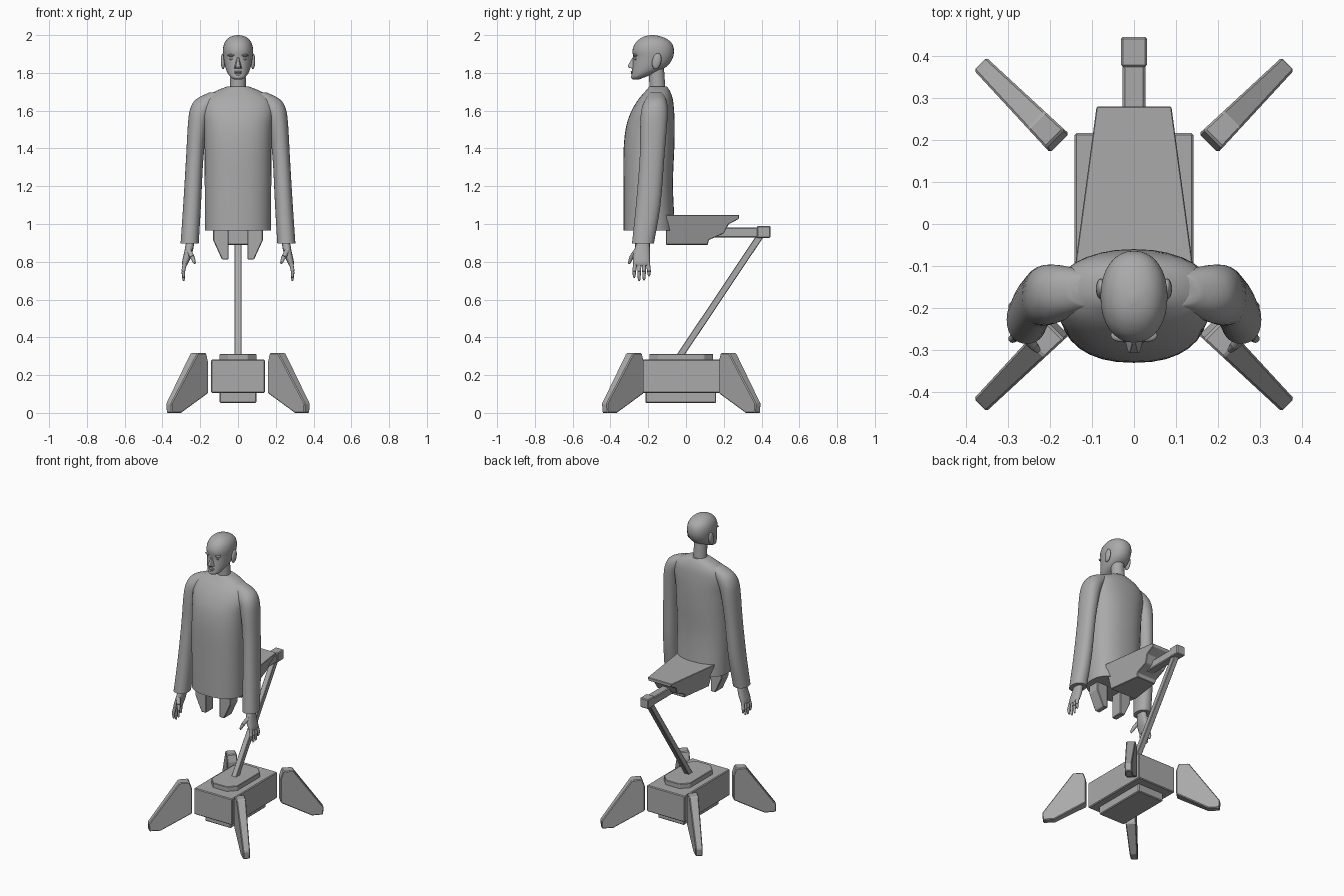
import bpy, bmesh, math
from mathutils import Vector, Matrix

if "Cube" in bpy.data.objects:
    bpy.data.objects.remove(bpy.data.objects["Cube"])

GREY = (0.4, 0.4, 0.4, 1)
mat = bpy.data.materials.new("plain grey")
mat.use_nodes = True
mat.diffuse_color = GREY
mat.node_tree.nodes["Principled BSDF"].inputs["Base Color"].default_value = GREY


def finish(name, bm, smooth=None, mirror=False, bevel=0):
    """Turn a bmesh into a finished object."""
    bmesh.ops.recalc_face_normals(bm, faces=bm.faces)
    me = bpy.data.meshes.new(name)
    bm.to_mesh(me)
    bm.free()
    me.materials.append(mat)
    ob = bpy.data.objects.new(name, me)
    bpy.context.collection.objects.link(ob)
    if smooth:
        bpy.ops.object.select_all(action='DESELECT')
        ob.select_set(True)
        bpy.context.view_layer.objects.active = ob
        bpy.ops.object.shade_smooth_by_angle(angle=math.radians(smooth))
    if bevel:
        mod = ob.modifiers.new("bevel", 'BEVEL')
        mod.width, mod.segments = bevel, 1
    if mirror:
        ob.modifiers.new("mirror", 'MIRROR')
    return ob


def prism(name, profile, place, **kw):
    """Two-sided slab: place(u, v, side) gives the position of each profile point."""
    bm = bmesh.new()
    a, b = [[bm.verts.new(place(u, v, s)) for u, v in profile] for s in (-1, 1)]
    bm.faces.new(a)
    bm.faces.new(b)
    for i in range(len(a)):
        j = (i + 1) % len(a)
        bm.faces.new((a[i], a[j], b[j], b[i]))
    return finish(name, bm, **kw)


def block(name, x, y0, y1, z0, z1, bevel=0.005):
    rect = [(-x, y0), (x, y0), (x, y1), (-x, y1)]
    return prism(name, rect, lambda u, v, s: (u, v, z1 if s > 0 else z0), bevel=bevel)


def loft(name, sections, power=2.0, sides=32, steps=4, smooth=50, mirror=False):
    """Skin over level rings (z, centre x, half width, front y, back y), eased between."""
    rows = [Vector(s) for s in sections]
    dense = []
    for i in range(len(rows) - 1):
        p0, p1, p2 = rows[max(i - 1, 0)], rows[i], rows[i + 1]
        p3 = rows[min(i + 2, len(rows) - 1)]
        for k in range(steps):
            t = k / steps
            m1, m2 = (p2 - p0) / 2, (p3 - p1) / 2
            dense.append(p1 + m1 * t + (3 * (p2 - p1) - 2 * m1 - m2) * t * t
                         + (2 * (p1 - p2) + m1 + m2) * t ** 3)
    dense.append(rows[-1])
    bm = bmesh.new()
    rings = []
    for z, cx, hx, yf, yb in dense:
        ring = []
        for i in range(sides):
            a = math.tau * i / sides
            c, s = math.cos(a), math.sin(a)
            px = math.copysign(abs(c) ** (2 / power), c)
            py = math.copysign(abs(s) ** (2 / power), s)
            ring.append(bm.verts.new((cx + hx * px, (yf + yb) / 2 + (yb - yf) / 2 * py, z)))
        rings.append(ring)
    for lo, hi in zip(rings, rings[1:]):
        for i in range(sides):
            j = (i + 1) % sides
            bm.faces.new((lo[i], lo[j], hi[j], hi[i]))
    bm.faces.new(rings[0])
    bm.faces.new(rings[-1])
    return finish(name, bm, smooth=smooth, mirror=mirror)


def rod(name, points, radii, sides=10, **kw):
    """Tapered round segments joined along points."""
    bm = bmesh.new()
    for a, b, r1, r2 in zip(points, points[1:], radii, radii[1:]):
        a, b = Vector(a), Vector(b)
        d = b - a
        m = (Matrix.Translation((a + b) / 2) @ d.to_track_quat('Z', 'Y').to_matrix().to_4x4()
             @ Matrix.Rotation(math.pi / sides, 4, 'Z'))
        bmesh.ops.create_cone(bm, cap_ends=True, segments=sides, radius1=r1, radius2=r2,
                              depth=d.length, matrix=m)
    return finish(name, bm, **kw)


def ball(name, centre, radii, tilt=0, mirror=False):
    bm = bmesh.new()
    m = (Matrix.Translation(centre) @ Matrix.Rotation(tilt, 4, 'X')
         @ Matrix.Diagonal((*radii, 1)))
    bmesh.ops.create_uvsphere(bm, u_segments=16, v_segments=10, radius=1, matrix=m)
    return finish(name, bm, smooth=60, mirror=mirror)


# Base: body, lower plate and chamfered upper plate
MID = -0.025
block("base_body", 0.142, MID - 0.242, MID + 0.242, 0.106, 0.282)
block("base_lower_plate", 0.097, -0.215, 0.16, 0.053, 0.11)
octagon = [(sx * x, MID + sy * y) for sx, sy, flip in
           ((1, 1, 0), (-1, 1, 1), (-1, -1, 0), (1, -1, 1))
           for x, y in ([(0.097, 0.12), (0.05, 0.168)][::-1 if flip else 1])]
prism("base_upper_plate", octagon, lambda u, v, s: (u, v, 0.313 if s > 0 else 0.275),
      bevel=0.003)

# Four splayed legs, tapering outwards
LEG = [(0, 0.105), (0, 0.27), (0.015, 0.316), (0.078, 0.316), (0.268, 0.05),
       (0.264, 0), (0.195, 0)]
for fb, sy in (("front", -1), ("back", 1)):
    for lr, sx in (("left", 1), ("right", -1)):
        def place(r, z, s):
            t = s * (0.032 - 0.04 * r)
            return (sx * (0.178 + (r + t) * 0.707), MID + sy * (0.218 + (r - t) * 0.707), z)
        prism(f"{fb}_{lr}_leg", LEG, place, bevel=0.005)

# Slanted post, support arm and seat
rod("slanted_post", [(0, -0.04, 0.29), (0, 0.398, 0.945)], [0.025, 0.025], sides=4, bevel=0.003)
block("support_arm", 0.027, 0.08, 0.39, 0.928, 0.982)
block("support_arm_end", 0.031, 0.375, 0.447, 0.926, 0.99)
SEAT = [(-0.105, 0.89), (-0.105, 1.048), (0.281, 1.048), (0.281, 1.028), (0.225, 0.998),
        (0.2, 0.95), (0.12, 0.915), (0.116, 0.89)]
prism("seat", SEAT, lambda y, z, s: (
    s * (0.128 - 0.135 * y - 0.28 * (1.048 - z)), y, z), bevel=0.003)

# Stubs under the jacket
STUB = [(0.05, 1.0), (0.05, 0.812), (0.085, 0.812), (0.132, 0.915), (0.132, 1.0)]
prism("hip_stubs", STUB, lambda x, z, s: (x, -0.23 + s * 0.04, z), mirror=True, bevel=0.004)

# Jacket and sleeves
loft("jacket", [
    (0.965, 0, 0.176, -0.33, -0.058), (1.2, 0, 0.176, -0.331, -0.069),
    (1.4, 0, 0.178, -0.33, -0.062), (1.52, 0, 0.182, -0.316, -0.06),
    (1.6, 0, 0.19, -0.288, -0.063), (1.66, 0, 0.175, -0.252, -0.07),
    (1.70, 0, 0.125, -0.218, -0.083), (1.727, 0, 0.06, -0.195, -0.1)], power=2.3)
loft("sleeves", [
    (0.897, 0.256, 0.048, -0.286, -0.17), (1.1, 0.243, 0.047, -0.265, -0.135),
    (1.35, 0.229, 0.046, -0.245, -0.115), (1.53, 0.213, 0.052, -0.242, -0.1),
    (1.61, 0.193, 0.06, -0.235, -0.097), (1.66, 0.155, 0.068, -0.215, -0.105),
    (1.695, 0.1, 0.055, -0.195, -0.12)], power=2.2, mirror=True)

# Hands
loft("palms", [
    (0.78, 0.282, 0.012, -0.276, -0.194), (0.80, 0.278, 0.018, -0.281, -0.19),
    (0.85, 0.263, 0.022, -0.277, -0.19), (0.92, 0.25, 0.022, -0.255, -0.195)],
    power=2.4, sides=16, mirror=True)
for i, (finger, tip) in enumerate((("index", 0.715), ("middle", 0.698),
                                   ("ring", 0.702), ("little", 0.722))):
    y = -0.268 + i * 0.022
    spread = (i - 1.5) * 0.004
    rod(f"{finger}_fingers", [(0.281, y, 0.795), (0.29, y + spread, 0.75),
                              (0.288, y + spread, tip + 0.008), (0.287, y + spread, tip)],
        [0.011, 0.01, 0.007, 0.003], smooth=60, mirror=True)
rod("thumbs", [(0.262, -0.26, 0.86), (0.242, -0.288, 0.825), (0.231, -0.3, 0.797),
               (0.229, -0.302, 0.788)], [0.015, 0.012, 0.008, 0.003],
    smooth=60, mirror=True)

# Neck and head
rod("neck", [(0, -0.15, 1.69), (0, -0.158, 1.85)], [0.043, 0.04], sides=24, smooth=60)
loft("head", [
    (1.766, 0, 0.02, -0.282, -0.248), (1.778, 0, 0.04, -0.288, -0.215),
    (1.805, 0, 0.058, -0.286, -0.15), (1.84, 0, 0.07, -0.283, -0.095),
    (1.88, 0, 0.077, -0.28, -0.07), (1.92, 0, 0.08, -0.283, -0.064),
    (1.955, 0, 0.073, -0.27, -0.074), (1.98, 0, 0.056, -0.245, -0.102),
    (1.994, 0, 0.033, -0.217, -0.138), (2.0, 0, 0.008, -0.188, -0.17)], power=2.15)

# Face features and ears
NOSE = [(-0.27, 1.885), (-0.284, 1.88), (-0.309, 1.836), (-0.302, 1.826), (-0.27, 1.822)]
prism("nose", NOSE, lambda y, z, s: (
    s * (0.004 + 0.2 * (1.885 - z) * (1 + (y + 0.3) * 20)), y, z), bevel=0.002)
ball("lips_upper", (0, -0.283, 1.806), (0.022, 0.011, 0.005))
ball("lips_lower", (0, -0.282, 1.798), (0.018, 0.01, 0.006))
ball("chin", (0, -0.276, 1.778), (0.022, 0.016, 0.012))
ball("brows", (0.032, -0.266, 1.893), (0.024, 0.015, 0.007), mirror=True)
ball("eyes", (0.031, -0.264, 1.874), (0.014, 0.011, 0.007), mirror=True)
ball("ears", (0.079, -0.155, 1.862), (0.012, 0.024, 0.043), tilt=-0.2, mirror=True)
